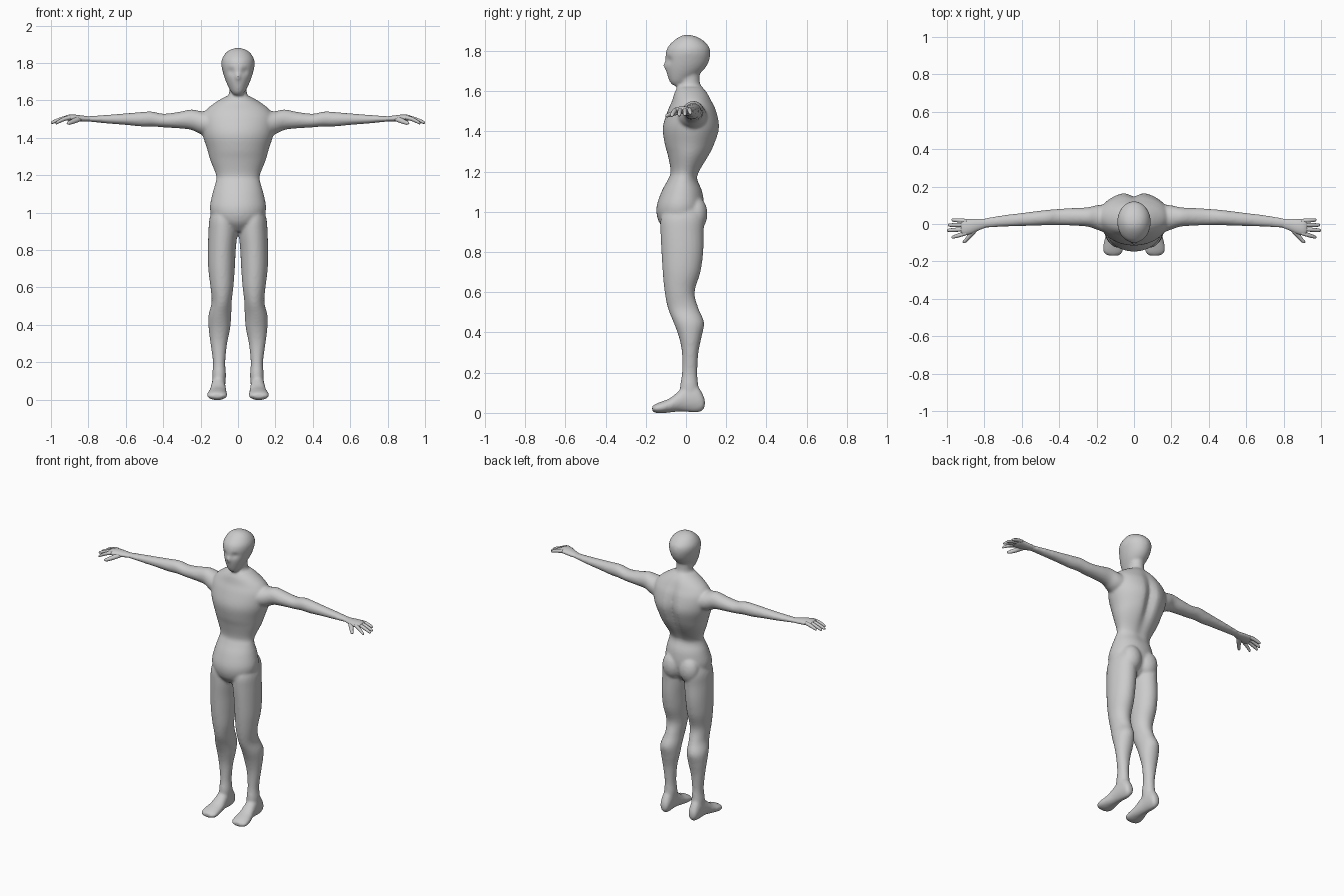
import bpy, bmesh, math
from mathutils import Vector

skin = bpy.data.materials.new("plain_grey")
skin.diffuse_color = (0.6, 0.6, 0.6, 1)


def spline(rows, steps=4):
    """Catmull-Rom interpolation of the cross-section rows."""
    out = []
    for i in range(len(rows) - 1):
        p0, p1 = rows[max(i - 1, 0)], rows[i]
        p2, p3 = rows[i + 1], rows[min(i + 2, len(rows) - 1)]
        for k in range(steps):
            t = k / steps
            out.append([0.5 * (2 * b + (c - a) * t + (2 * a - 5 * b + 4 * c - d) * t * t
                               + (3 * b - a - 3 * c + d) * t ** 3)
                        for a, b, c, d in zip(p0, p1, p2, p3)])
    return out + [list(rows[-1])]


def loft(bm, rows, axis, side=1, n=28, shape=None):
    """Skin oval sections: (position, a_min, a_max, b_min, b_max) along an axis."""
    rings = []
    for t, a0, a1, b0, b1 in spline(rows):
        ring = []
        for k in range(n):
            ang = 2 * math.pi * k / n
            a = (a0 + a1) / 2 + (a1 - a0) / 2 * math.cos(ang)
            b = (b0 + b1) / 2 + (b1 - b0) / 2 * math.sin(ang)
            x, y, z = {"x": (t, a, b), "y": (a, t, b), "z": (a, b, t)}[axis]
            if shape:
                x, y, z = shape(x, y, z)
            ring.append(bm.verts.new((x * side, y, z)))
        rings.append(ring)
    for r, s in zip(rings, rings[1:]):
        for k in range(n):
            bm.faces.new((r[k], r[(k + 1) % n], s[(k + 1) % n], s[k]))
    bm.faces.new(rings[0][::-1])
    bm.faces.new(rings[-1])


def upright(rows):
    """Symmetric sections: (z, half width, front y, back y)."""
    return [(z, -w, w, f, b) for z, w, f, b in rows]


def ball(bm, centre, size):
    made = bmesh.ops.create_uvsphere(bm, u_segments=20, v_segments=12, radius=1)["verts"]
    for v in made:
        v.co = Vector(centre) + Vector(c * s for c, s in zip(v.co, size))


def finish(bm, name):
    bmesh.ops.recalc_face_normals(bm, faces=bm.faces)
    me = bpy.data.meshes.new(name)
    for f in bm.faces:
        f.smooth = True
    bm.to_mesh(me)
    bm.free()
    me.materials.append(skin)
    ob = bpy.data.objects.new(name, me)
    bpy.context.collection.objects.link(ob)
    return ob


def spine_groove(x, y, z):
    # hollow along the spine between the shoulder blades
    if y > 0.02:
        depth = 0.03 * math.exp(-((z - 1.38) / 0.16) ** 2)
        y -= depth * math.exp(-(x / 0.03) ** 2)
    return x, y, z


def face_form(x, y, z):
    # eye sockets on the front of the head
    if y < -0.02:
        y += 0.014 * math.exp(-((abs(x) - 0.036) / 0.018) ** 2 - ((z - 1.755) / 0.016) ** 2)
    return x, y, z


body = bmesh.new()

# torso
loft(body, upright([
    (0.90, 0.05, -0.09, 0.04), (0.95, 0.125, -0.135, 0.075), (1.02, 0.15, -0.147, 0.09),
    (1.10, 0.137, -0.122, 0.082), (1.16, 0.120, -0.09, 0.06), (1.20, 0.117, -0.076, 0.07),
    (1.28, 0.148, -0.09, 0.12), (1.34, 0.165, -0.106, 0.15), (1.42, 0.19, -0.115, 0.172),
    (1.50, 0.195, -0.092, 0.156), (1.55, 0.17, -0.07, 0.132), (1.59, 0.12, -0.058, 0.11),
    (1.62, 0.07, -0.042, 0.085)]), "z", n=48, shape=spine_groove)

# neck
loft(body, upright([
    (1.54, 0.10, -0.06, 0.11), (1.60, 0.065, -0.045, 0.09), (1.64, 0.048, -0.035, 0.07),
    (1.68, 0.046, -0.03, 0.068), (1.73, 0.04, -0.03, 0.06)]), "z")

# head
loft(body, upright([
    (1.630, 0.022, -0.066, -0.02), (1.645, 0.036, -0.08, 0.01), (1.67, 0.050, -0.09, 0.045),
    (1.70, 0.064, -0.098, 0.082), (1.73, 0.075, -0.102, 0.105), (1.76, 0.083, -0.103, 0.117),
    (1.79, 0.089, -0.10, 0.121), (1.82, 0.086, -0.09, 0.115), (1.85, 0.069, -0.062, 0.088),
    (1.87, 0.045, -0.034, 0.055), (1.88, 0.015, -0.01, 0.022)]), "z", n=48, shape=face_form)
ball(body, (0, -0.094, 1.728), (0.015, 0.019, 0.024))   # nose

for s in (-1, 1):
    # leg
    loft(body, [
        (1.03, 0.03, 0.13, -0.10, 0.07), (0.97, 0.012, 0.152, -0.125, 0.09),
        (0.90, 0.004, 0.158, -0.127, 0.088), (0.80, 0.012, 0.161, -0.122, 0.086),
        (0.70, 0.017, 0.159, -0.116, 0.072), (0.60, 0.025, 0.147, -0.106, 0.043),
        (0.52, 0.034, 0.141, -0.09, 0.062), (0.45, 0.036, 0.158, -0.062, 0.09),
        (0.38, 0.042, 0.157, -0.036, 0.078), (0.30, 0.058, 0.147, -0.02, 0.062),
        (0.20, 0.068, 0.134, -0.02, 0.056), (0.13, 0.064, 0.138, -0.03, 0.062),
        (0.06, 0.070, 0.136, -0.03, 0.07)], "z", s)
    # foot
    loft(body, [
        (0.094, 0.088, 0.118, 0.03, 0.065), (0.08, 0.075, 0.132, 0.01, 0.10),
        (0.05, 0.070, 0.138, 0.002, 0.14), (0.0, 0.068, 0.142, 0.005, 0.135),
        (-0.04, 0.064, 0.147, 0.006, 0.105), (-0.08, 0.060, 0.157, 0.002, 0.073),
        (-0.12, 0.057, 0.166, -0.002, 0.057), (-0.15, 0.060, 0.164, 0.0, 0.045),
        (-0.168, 0.078, 0.145, 0.008, 0.033)], "y", s)
    # buttock
    ball(body, (s * 0.062, 0.05, 0.99), (0.066, 0.057, 0.085))
    # arm
    loft(body, [
        (0.12, -0.06, 0.11, 1.40, 1.535), (0.20, -0.03, 0.10, 1.42, 1.543),
        (0.25, -0.014, 0.089, 1.443, 1.552), (0.32, -0.009, 0.086, 1.451, 1.538),
        (0.40, -0.006, 0.081, 1.456, 1.529), (0.46, -0.006, 0.076, 1.461, 1.541),
        (0.52, -0.009, 0.069, 1.461, 1.538), (0.60, -0.011, 0.059, 1.469, 1.531),
        (0.70, -0.015, 0.047, 1.477, 1.523), (0.80, -0.021, 0.031, 1.487, 1.516),
        (0.825, -0.024, 0.027, 1.488, 1.516)], "x", s)

# blend the lofts into one continuous skin
body_ob = finish(body, "body")
remesh = body_ob.modifiers.new("blend", "REMESH")
remesh.mode = "VOXEL"
remesh.voxel_size = 0.008
remesh.use_smooth_shade = True
smooth = body_ob.modifiers.new("soften", "SMOOTH")
smooth.factor = 0.5
smooth.iterations = 6

# finger: base y, tip x, tip y, tip z
FINGERS = [(0.016, 0.975, 0.022, 1.490), (-0.005, 0.995, -0.006, 1.482),
           (-0.027, 1.0, -0.034, 1.480), (-0.048, 0.975, -0.072, 1.477)]

for s, name in ((-1, "hand_right"), (1, "hand_left")):
    hand = bmesh.new()
    # palm
    loft(hand, [
        (0.785, -0.016, 0.027, 1.490, 1.513), (0.83, -0.034, 0.028, 1.487, 1.519),
        (0.87, -0.052, 0.027, 1.488, 1.524), (0.905, -0.060, 0.025, 1.491, 1.524),
        (0.925, -0.050, 0.016, 1.498, 1.517)], "x", s, 20)
    # fingers, slightly curled
    for y0, x1, y1, z1 in FINGERS:
        rows = []
        for t, r in ((0, 0.011), (0.4, 0.0115), (0.75, 0.010), (0.94, 0.008), (1, 0.003)):
            x, y = 0.895 + (x1 - 0.895) * t, y0 + (y1 - y0) * t
            z = 1.509 + (z1 - 1.509) * t ** 1.6
            rows.append((x, y - r, y + r, z - r, z + r))
        loft(hand, rows, "x", s, 12)
    # thumb
    loft(hand, [
        (-0.015, 0.825, 0.87, 1.490, 1.515), (-0.045, 0.845, 0.884, 1.482, 1.510),
        (-0.070, 0.868, 0.898, 1.475, 1.500), (-0.092, 0.890, 0.915, 1.470, 1.490),
        (-0.102, 0.902, 0.914, 1.473, 1.484)], "y", s, 12)
    finish(hand, name)
